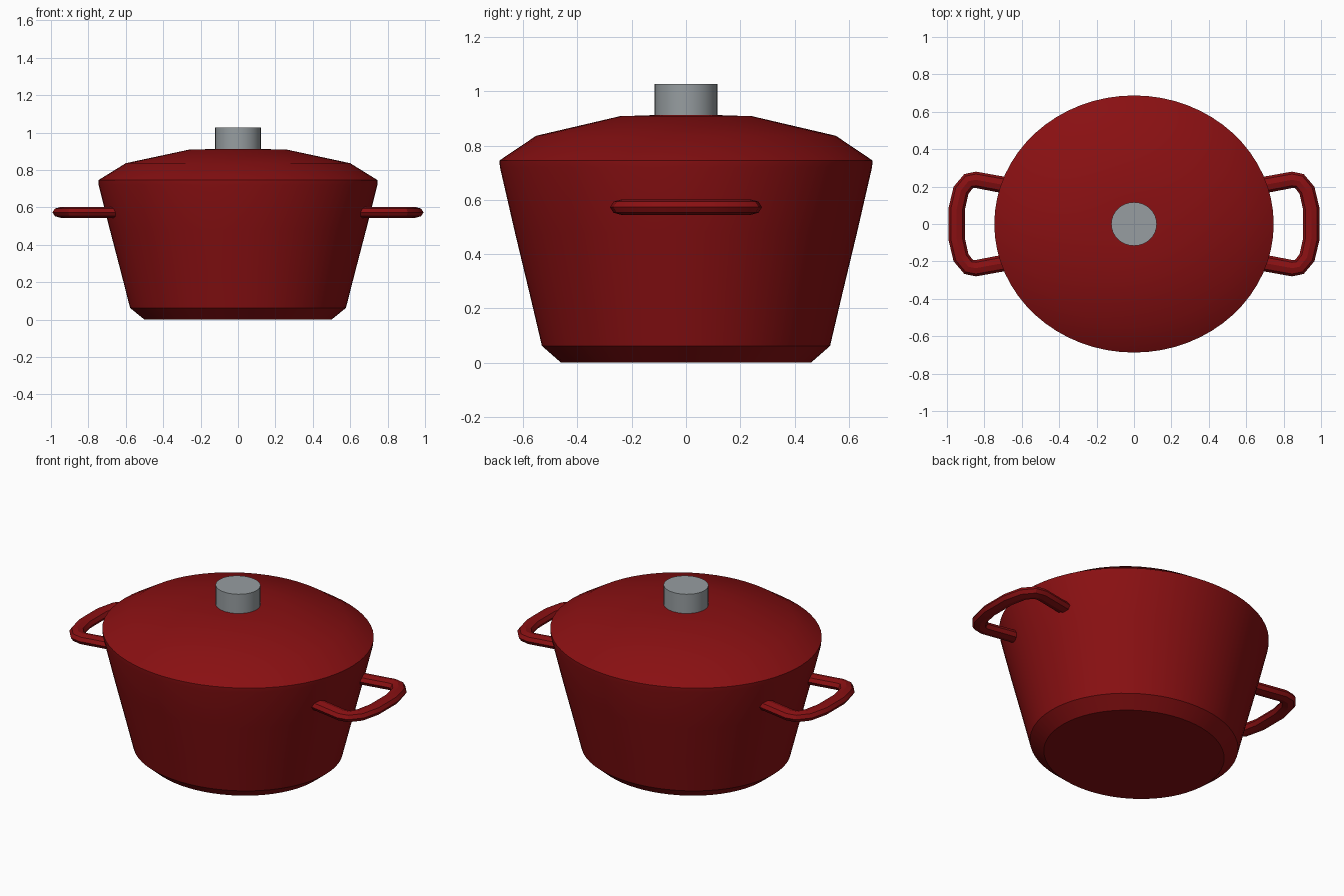
import bpy, bmesh, math
from mathutils import Vector

if "Cube" in bpy.data.objects:
    bpy.data.objects.remove(bpy.data.objects["Cube"], do_unlink=True)


def material(name, rgb, rough):
    m = bpy.data.materials.new(name)
    m.use_nodes = True
    m.diffuse_color = (*rgb, 1)
    bsdf = m.node_tree.nodes["Principled BSDF"]
    bsdf.inputs["Base Color"].default_value = (*rgb, 1)
    bsdf.inputs["Roughness"].default_value = rough
    return m


red = material("enamel red", (0.25, 0.005, 0.006), 0.4)
steel = material("steel grey", (0.31, 0.34, 0.355), 0.4)


def loft(name, rings, mat):
    """Join equal-sized rings of points with quads and cap both ends."""
    bm = bmesh.new()
    loops = [[bm.verts.new(p) for p in ring] for ring in rings]
    for a, b in zip(loops, loops[1:]):
        n = len(a)
        for i in range(n):
            j = (i + 1) % n
            bm.faces.new((a[i], a[j], b[j], b[i]))
    bm.faces.new(loops[0])
    bm.faces.new(loops[-1])
    bmesh.ops.recalc_face_normals(bm, faces=bm.faces)
    mesh = bpy.data.meshes.new(name)
    bm.to_mesh(mesh)
    bm.free()
    obj = bpy.data.objects.new(name, mesh)
    bpy.context.collection.objects.link(obj)
    mesh.materials.append(mat)
    bpy.ops.object.select_all(action='DESELECT')
    obj.select_set(True)
    bpy.context.view_layer.objects.active = obj
    bpy.ops.object.shade_smooth_by_angle(angle=math.radians(30))
    return obj


def turned(name, profile, squash, sides, mat):
    """Oval turned shape from (radius, height) pairs."""
    angles = [math.tau * i / sides for i in range(sides)]
    rings = [[(r * math.cos(a), r * squash * math.sin(a), z) for a in angles]
             for r, z in profile]
    return loft(name, rings, mat)


def handle(name, side):
    """Oval bar swept round a bracket-shaped path."""
    half = [(0.64, 0.2), (0.72, 0.213), (0.845, 0.236), (0.885, 0.229),
            (0.925, 0.18), (0.948, 0.08)]
    path = half + [(x, -y) for x, y in reversed(half)]
    path = [Vector((side * x, y, 0.573)) for x, y in path]
    rings = []
    for i, p in enumerate(path):
        before = (p - path[max(i - 1, 0)]).normalized()
        after = (path[min(i + 1, len(path) - 1)] - p).normalized()
        t = (before + after).normalized()
        out = Vector((t.y, -t.x, 0))
        rings.append([p + out * 0.044 * math.cos(a) + Vector((0, 0, 0.029 * math.sin(a)))
                      for a in (math.tau * k / 8 for k in range(8))])
    return loft(name, rings, red)


# Pot body with chamfered base
turned("pot_body", [(0.5, 0), (0.577, 0.062), (0.625, 0.25), (0.685, 0.48),
                    (0.745, 0.72), (0.747, 0.744)], 0.92, 64, red)

# Domed lid
turned("lid", [(0.747, 0.742), (0.747, 0.745), (0.6, 0.836), (0.265, 0.908),
               (0.1, 0.913)], 0.92, 64, red)

# Lid knob
turned("lid_knob", [(0.122, 0.9), (0.122, 1.026)], 0.955, 32, steel)

# Side handles
handle("left_handle", 1)
handle("right_handle", -1)
